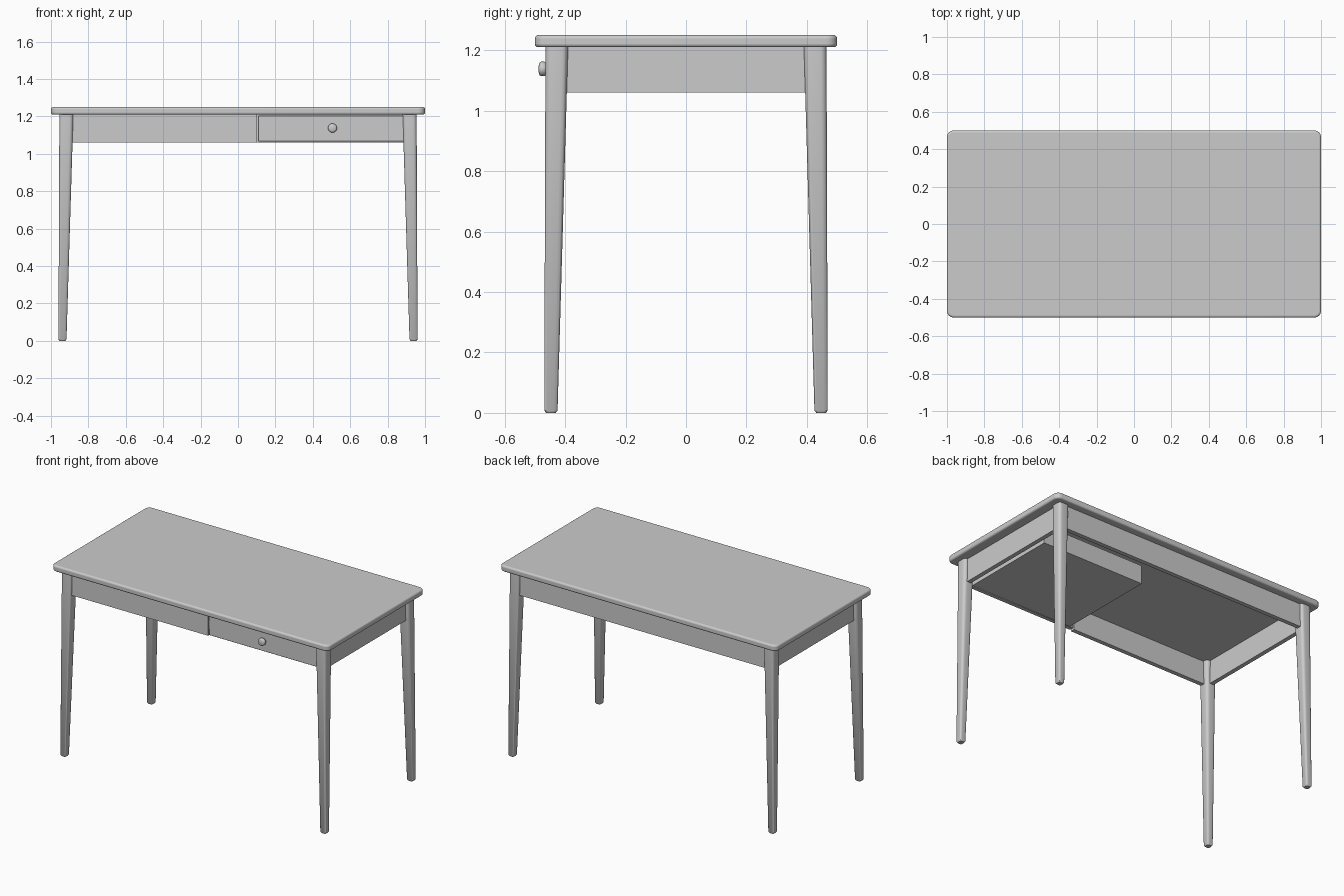
import bpy, bmesh, math
from mathutils import Matrix

if "Cube" in bpy.data.objects:
    bpy.data.objects.remove(bpy.data.objects["Cube"])

paint = bpy.data.materials.new("light grey")
paint.diffuse_color = (0.6, 0.6, 0.6, 1)
paint.use_nodes = True
paint.node_tree.nodes["Principled BSDF"].inputs["Base Color"].default_value = paint.diffuse_color


def finish(name, bm, bevel=0.0, segments=2):
    """Turn a bmesh into a named, smooth-by-angle object."""
    bmesh.ops.recalc_face_normals(bm, faces=bm.faces)
    me = bpy.data.meshes.new(name)
    bm.to_mesh(me)
    bm.free()
    me.materials.append(paint)
    ob = bpy.data.objects.new(name, me)
    bpy.context.collection.objects.link(ob)
    if bevel:
        mod = ob.modifiers.new("soft edges", 'BEVEL')
        mod.width, mod.segments = bevel, segments
        mod.limit_method, mod.angle_limit = 'ANGLE', math.radians(40)
    bpy.ops.object.select_all(action='DESELECT')
    ob.select_set(True)
    bpy.context.view_layer.objects.active = ob
    bpy.ops.object.shade_smooth_by_angle(angle=math.radians(40))
    return ob


def box_mesh(x, y, z):
    """Box from (min, max) ranges."""
    bm = bmesh.new()
    bmesh.ops.create_cube(bm, size=1)
    for v in bm.verts:
        v.co = [r[0] + (c + 0.5) * (r[1] - r[0]) for r, c in zip((x, y, z), v.co)]
    return bm


# Table top with rounded corners and softened rim
bm = box_mesh((-1, 1), (-0.5, 0.5), (1.21, 1.25))
upright = [e for e in bm.edges if abs(e.verts[0].co.z - e.verts[1].co.z) > 0.01]
bmesh.ops.bevel(bm, geom=upright, offset=0.036, segments=6, profile=0.5, affect='EDGES')
finish("table_top", bm, 0.011, 4)


def rounded_square(x, y, inset, steps=5):
    """Outline of a rounded rectangle between (min, max) ranges."""
    cx, cy = sum(x) / 2, sum(y) / 2
    hx, hy = (x[1] - x[0]) / 2 - inset, (y[1] - y[0]) / 2 - inset
    r = 0.55 * min(hx, hy)
    pts = []
    for k, (sx, sy) in enumerate(((1, 1), (-1, 1), (-1, -1), (1, -1))):
        for i in range(steps + 1):
            a = math.pi / 2 * (k + i / steps)
            pts.append((cx + sx * (hx - r) + r * math.cos(a),
                        cy + sy * (hy - r) + r * math.sin(a)))
    return pts


# Tapered legs: (z, x range, y range, inset)
LEG = ((0.0, (0.917, 0.96), (0.425, 0.469), 0.006),
       (0.008, (0.917, 0.96), (0.425, 0.469), 0.0),
       (1.212, (0.88, 0.955), (0.39, 0.465), 0.0))
for side, sx in (("left", -1), ("right", 1)):
    for end, sy in (("front", -1), ("back", 1)):
        bm = bmesh.new()
        rings = [[bm.verts.new((sx * px, sy * py, z)) for px, py in rounded_square(x, y, inset)]
                 for z, x, y, inset in LEG]
        for a, b in zip(rings, rings[1:]):
            for i in range(len(a)):
                j = (i + 1) % len(a)
                bm.faces.new((a[i], a[j], b[j], b[i]))
        bm.faces.new(rings[0])
        bm.faces.new(rings[-1])
        finish(f"{end}_{side}_leg", bm)

# Aprons between the legs
H = (1.06, 1.211)
finish("back_apron", box_mesh((-0.91, 0.91), (0.422, 0.45), H))
finish("front_apron", box_mesh((-0.91, 0.1), (-0.45, -0.422), H))
finish("left_apron", box_mesh((-0.935, -0.907), (-0.42, 0.42), H))
finish("right_apron", box_mesh((0.907, 0.935), (-0.42, 0.42), H))

# Drawer front panel and open-topped box
finish("drawer_front", box_mesh((0.107, 0.886), (-0.452, -0.424), (1.067, 1.204)), 0.002, 1)
bm = box_mesh((0.13, 0.87), (-0.425, 0.225), (1.07, 1.19))
bm.faces.ensure_lookup_table()
top = max(bm.faces, key=lambda f: f.calc_center_median().z)
bmesh.ops.inset_region(bm, faces=[top], thickness=0.015)
bmesh.ops.translate(bm, verts=top.verts[:], vec=(0, 0, -0.105))
finish("drawer_box", bm)

# Turned knob: profile of (radius, distance out from the drawer face)
PROFILE = ((0, 0), (0.013, 0), (0.013, 0.013), (0.021, 0.014), (0.024, 0.018),
           (0.024, 0.029), (0.021, 0.034), (0.015, 0.0365), (0, 0.0375))
bm = bmesh.new()
vs = [bm.verts.new((r, 0, d)) for r, d in PROFILE]
es = [bm.edges.new(p) for p in zip(vs, vs[1:])]
bmesh.ops.spin(bm, geom=vs + es, cent=(0, 0, 0), axis=(0, 0, 1),
               angle=2 * math.pi, steps=24)
bmesh.ops.remove_doubles(bm, verts=bm.verts, dist=1e-5)
bmesh.ops.transform(bm, verts=bm.verts, matrix=Matrix.Translation((0.505, -0.4505, 1.138))
                    @ Matrix.Rotation(math.pi / 2, 4, 'X'))
finish("drawer_knob", bm)
